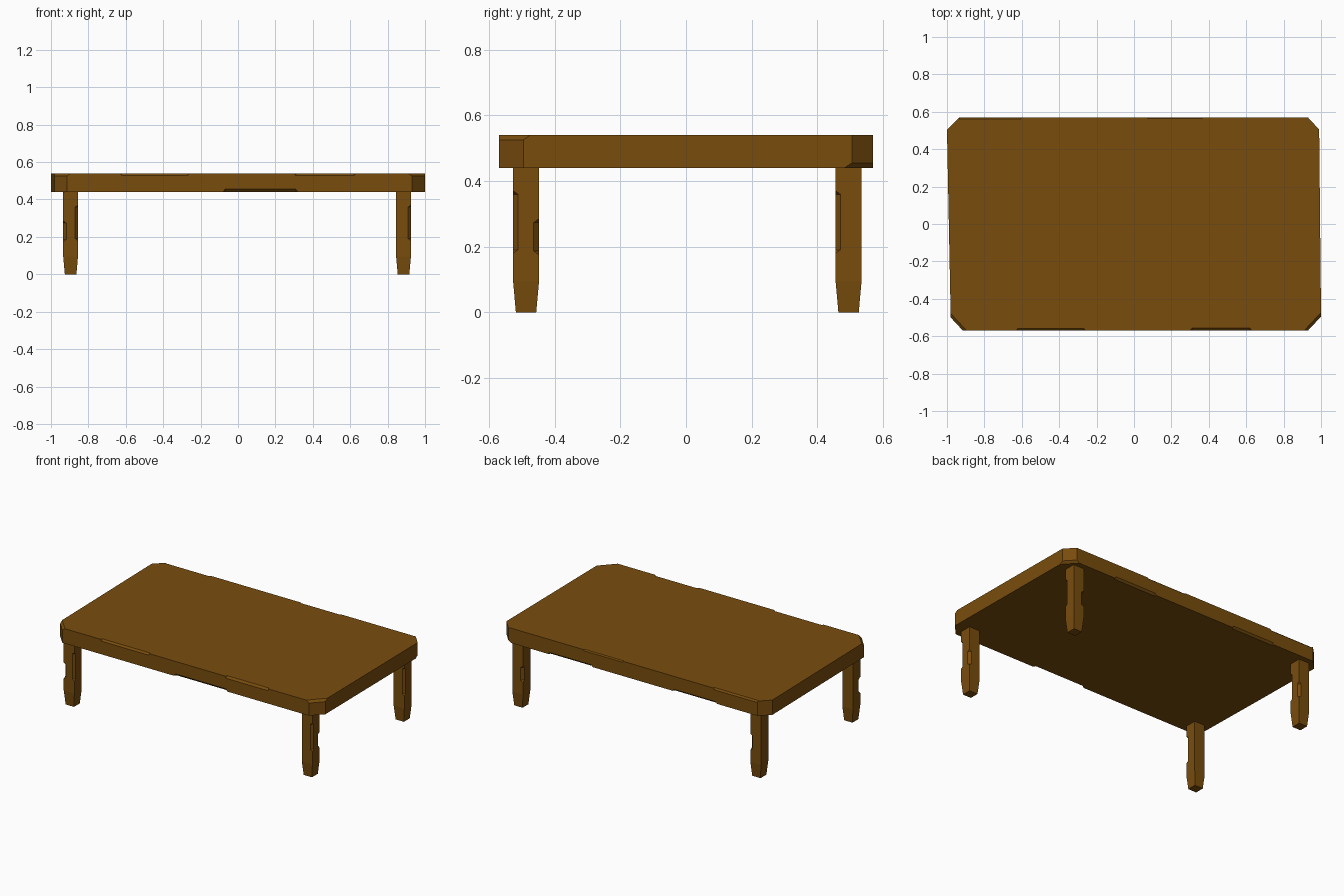
import bpy, bmesh
from mathutils import Vector

if "Cube" in bpy.data.objects:
    bpy.data.objects.remove(bpy.data.objects["Cube"])

wood = bpy.data.materials.new("wood")
wood.diffuse_color = (0.19, 0.073, 0.004, 1)
wood.use_nodes = True
wood.node_tree.nodes["Principled BSDF"].inputs["Base Color"].default_value = wood.diffuse_color


def solid(name, rings):
    """Loft a closed solid through rings of points, listed bottom to top."""
    bm = bmesh.new()
    loops = [[bm.verts.new(p) for p in r] for r in rings]
    n = len(loops[0])
    bm.faces.new(loops[0])
    bm.faces.new(loops[-1])
    for a, b in zip(loops, loops[1:]):
        for i in range(n):
            bm.faces.new((a[i], a[(i + 1) % n], b[(i + 1) % n], b[i]))
    bmesh.ops.recalc_face_normals(bm, faces=bm.faces)
    me = bpy.data.meshes.new(name)
    bm.to_mesh(me)
    bm.free()
    ob = bpy.data.objects.new(name, me)
    bpy.context.collection.objects.link(ob)
    me.materials.append(wood)
    return ob


def chip(ob, center, axis, inward, length, depth):
    """Shave a flat chip with sloped ends off an edge."""
    c, a, n = Vector(center), Vector(axis).normalized(), Vector(inward).normalized()
    b = a.cross(n)

    def ring(h, half):
        return [c + n * h + a * half * s + b * 0.03 * t
                for s, t in ((-1, -1), (1, -1), (1, 1), (-1, 1))]
    flare = 0.02
    cutter = solid("chip_cutter", [ring(depth, length / 2 - depth), ring(depth - flare, length / 2 + flare - depth)])
    cutter.hide_render = True
    cutter.hide_set(True)
    cutter.display_type = 'WIRE'
    mod = ob.modifiers.new("chip", 'BOOLEAN')
    mod.operation = 'DIFFERENCE'
    mod.solver = 'EXACT'
    mod.object = cutter


def bake(ob):
    """Apply the chips and remove their cutters."""
    dg = bpy.context.evaluated_depsgraph_get()
    me = bpy.data.meshes.new_from_object(ob.evaluated_get(dg))
    cutters = [m.object for m in ob.modifiers]
    ob.modifiers.clear()
    ob.data = me
    for c in cutters:
        bpy.data.objects.remove(c)


# Tabletop: slightly uneven slab with cut corners
outline = [(-0.915, -0.57), (0.93, -0.57), (1.0, -0.495), (0.99, 0.505),
           (0.93, 0.57), (-0.935, 0.57), (-1.0, 0.505), (-0.98, -0.5)]
top = solid("tabletop", [[(x, y, z) for x, y in outline] for z in (0.44, 0.54)])

# Worn spots on the long edges: x from, x to, side, z, depth
for x0, x1, side, z, d in [(-0.63, -0.26, -1, 0.54, 0.008), (0.30, 0.63, -1, 0.54, 0.009),
                           (-0.08, 0.32, -1, 0.44, 0.011), (-0.94, -0.60, 1, 0.54, 0.007),
                           (0.07, 0.37, 1, 0.54, 0.005), (0.30, 0.63, 1, 0.44, 0.009),
                           (-0.63, -0.30, 1, 0.44, 0.009)]:
    chip(top, ((x0 + x1) / 2, side * 0.57, z), (1, 0, 0),
         (0, -side, 0.49 - z and (1 if z < 0.49 else -1)), x1 - x0, d)

# Worn spots on the cut corners
for i, j, z in [(7, 0, 0.54), (1, 2, 0.54), (3, 4, 0.44)]:
    p, q = Vector((*outline[i], z)), Vector((*outline[j], z))
    axis = (q - p).normalized()
    inward = Vector((0, 0, 1)).cross(axis) + Vector((0, 0, 1 if z < 0.49 else -1))
    chip(top, (p + q) / 2, axis, inward, 0.17, 0.0105)
bake(top)

# Legs: square posts tapering at the foot, chipped along the corners
for name, x, y, sx, sy in [("front_left_leg", -0.895, -0.487, -1, -1),
                           ("front_right_leg", 0.885, -0.487, 1, 1),
                           ("back_left_leg", -0.895, 0.495, 1, 1),
                           ("back_right_leg", 0.885, 0.495, -1, 1)]:
    def square(h, z):
        return [(x - h, y - h, z), (x + h, y - h, z), (x + h, y + h, z), (x - h, y + h, z)]
    leg = solid(name, [square(0.031, 0), square(0.0395, 0.095), square(0.0395, 0.445)])
    r = 0.0395
    chip(leg, (x + r, y - r, 0.275), (0, 0, 1), (-1, 1, 0), 0.19, 0.0105)
    chip(leg, (x + sx * r, y + sy * r, 0.23), (0, 0, 1), (-sx, -sy, 0), 0.11, 0.0115)
    bake(leg)
